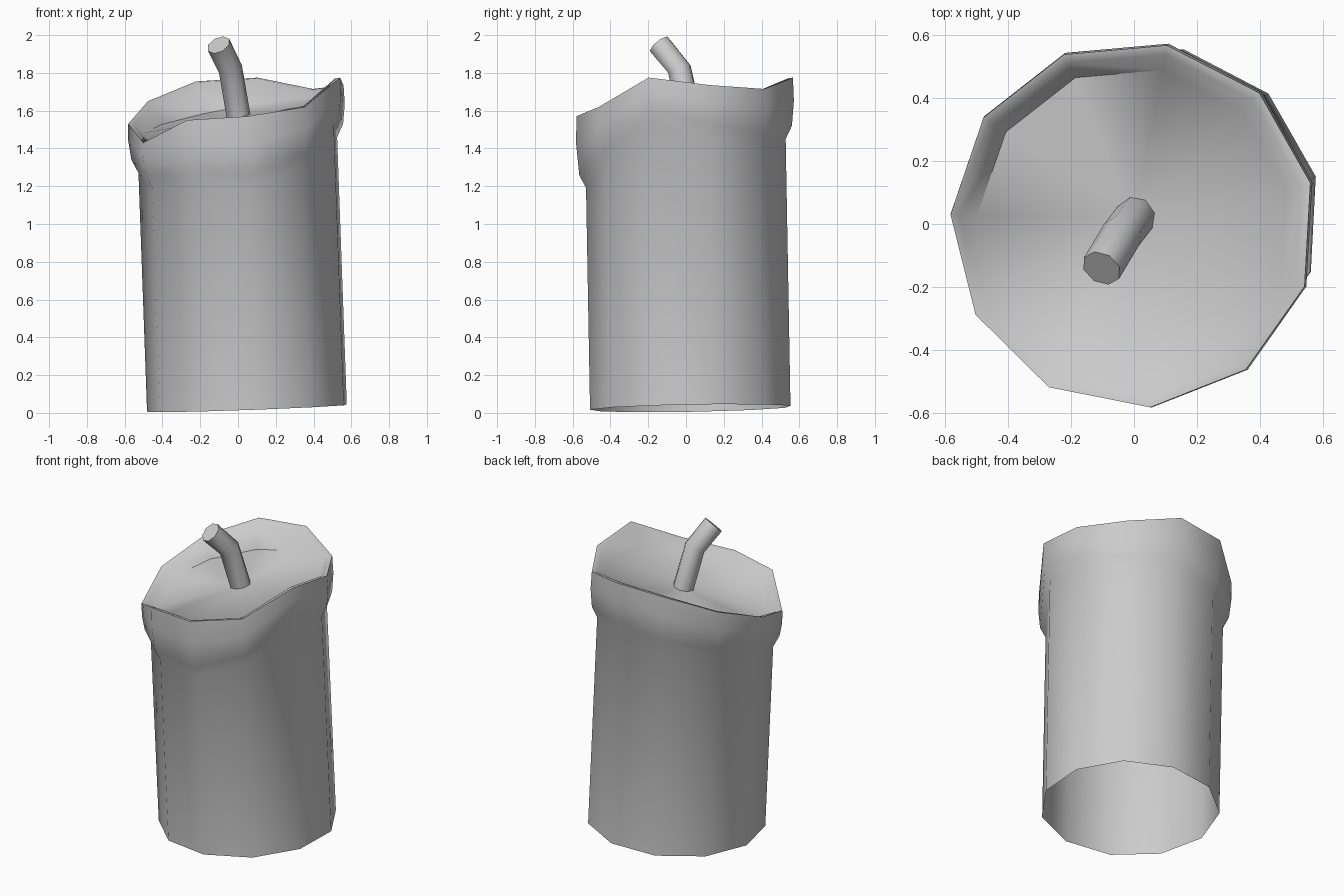
import bpy, bmesh, math
from mathutils import Vector

if "Cube" in bpy.data.objects:
    bpy.data.objects.remove(bpy.data.objects["Cube"])

N = 11
RIM = [1.53, 1.65, 1.755, 1.775, 1.715, 1.735, 1.775, 1.62, 1.57, 1.55, 1.43]
LOW = [1.27, 1.33, 1.40, 1.45, 1.41, 1.46, 1.53, 1.30, 1.19, 1.20, 1.19]


def finish(name, bm, angle):
    bmesh.ops.recalc_face_normals(bm, faces=bm.faces)
    mesh = bpy.data.meshes.new(name)
    bm.to_mesh(mesh)
    bm.free()
    ob = bpy.data.objects.new(name, mesh)
    bpy.context.collection.objects.link(ob)
    bpy.ops.object.select_all(action='DESELECT')
    ob.select_set(True)
    bpy.context.view_layer.objects.active = ob
    bpy.ops.object.shade_smooth_by_angle(angle=math.radians(angle))


def bridge(bm, a, b):
    n = len(a)
    for i in range(n):
        j = (i + 1) % n
        bm.faces.new((a[i], a[j], b[j], b[i]))


# Candle: leaning open-bottomed tube, melted uneven collar, sunken top
def ring(bm, radius, height):
    verts = []
    for i in range(N):
        a = math.radians(177 - i * 360 / N)
        c, s = math.cos(a) * radius, math.sin(a) * radius
        z = height(i, c, s)
        verts.append(bm.verts.new((c + 0.055 - 0.036 * z, s + 0.027 - 0.018 * z, z)))
    return verts


def pool(i, x, y):
    return min(1.57 + 0.18 * x + 0.1 * y, RIM[i] - 0.03)


bm = bmesh.new()
profile = [
    (0.537, lambda i, x, y: 0.025 + 0.036 * x + 0.018 * y),
    (0.537, lambda i, x, y: LOW[i]),
    (0.572, lambda i, x, y: LOW[i] + 0.07),
    (0.585, lambda i, x, y: (LOW[i] + RIM[i]) / 2 + 0.04),
    (0.582, lambda i, x, y: RIM[i]),
    (0.553, lambda i, x, y: RIM[i] - 0.005),
    (0.50, pool),
]
rings = [ring(bm, r, h) for r, h in profile]
for a, b in zip(rings, rings[1:]):
    bridge(bm, a, b)
centre = bm.verts.new((0.0, 0.02, 1.57))
for i in range(N):
    bm.faces.new((rings[-1][i], rings[-1][(i + 1) % N], centre))
finish("candle_body", bm, 60)

# Wick: bent eight-sided rod
path = [Vector(p) for p in ((0.01, 0.03, 1.53), (-0.04, -0.035, 1.82), (-0.103, -0.14, 1.948))]
bm = bmesh.new()
rings = []
for k, p in enumerate(path):
    d = path[min(k + 1, 2)] - path[max(k - 1, 0)]
    d.normalize()
    u = d.cross(Vector((1, -0.6, 0))).normalized()
    v = d.cross(u)
    rings.append([bm.verts.new(p + 0.065 * (math.cos(t) * u + math.sin(t) * v))
                  for t in (math.tau * i / 8 for i in range(8))])
for a, b in zip(rings, rings[1:]):
    bridge(bm, a, b)
bm.faces.new(rings[-1])
bm.faces.new(rings[0][::-1])
finish("wick", bm, 50)
